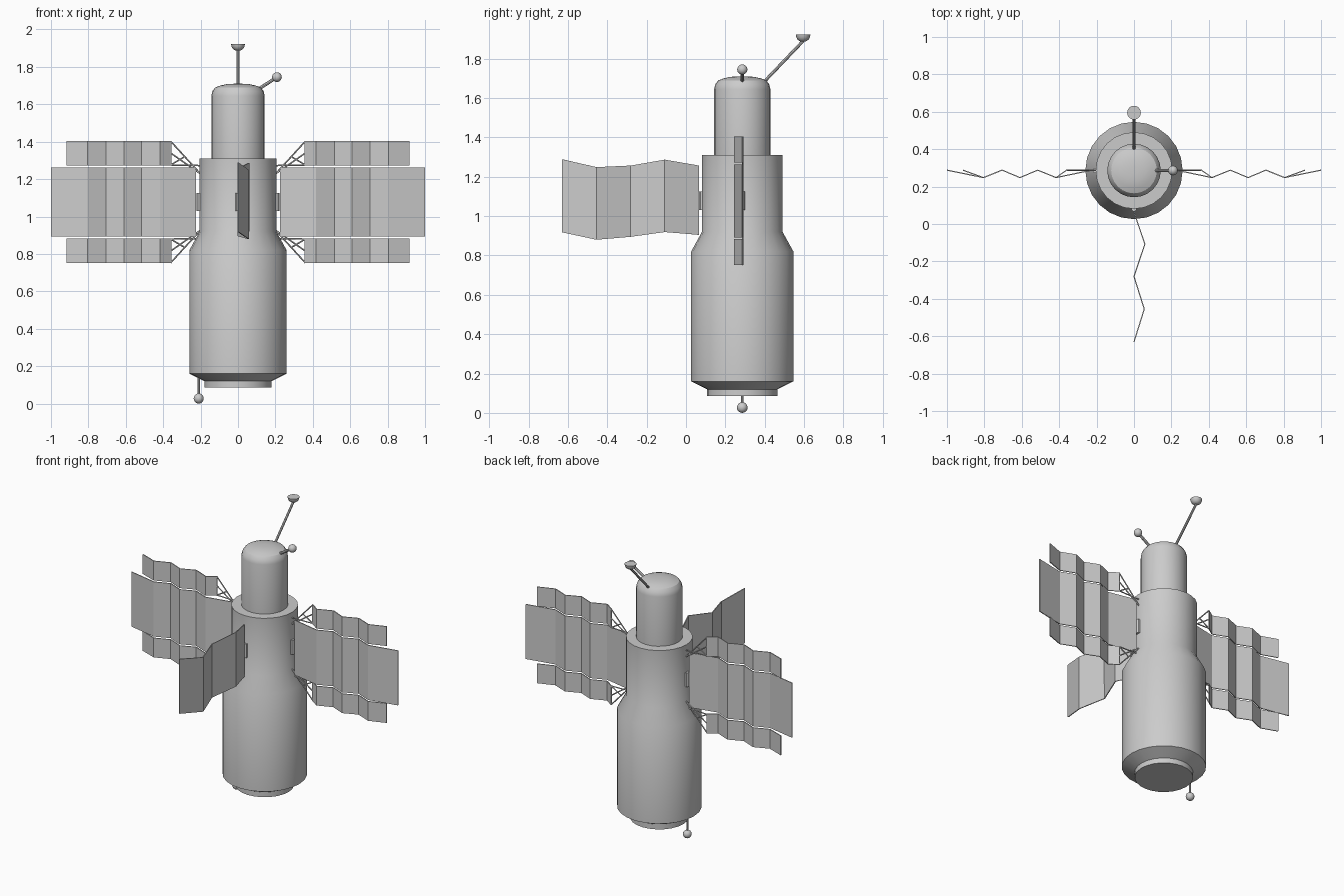
import bpy, bmesh, math
from mathutils import Vector

if "Cube" in bpy.data.objects:
    bpy.data.objects.remove(bpy.data.objects["Cube"])

CY = 0.286      # body axis in y
MID = 1.0775    # height of the panel hinges


def finish(bm, name, smooth=True):
    bmesh.ops.recalc_face_normals(bm, faces=bm.faces)
    me = bpy.data.meshes.new(name)
    bm.to_mesh(me)
    bm.free()
    ob = bpy.data.objects.new(name, me)
    bpy.context.collection.objects.link(ob)
    if smooth:
        bpy.ops.object.select_all(action='DESELECT')
        bpy.context.view_layer.objects.active = ob
        ob.select_set(True)
        bpy.ops.object.shade_smooth_by_angle(angle=math.radians(30))
    return ob


def lathe(name, profile, centre, sides=24):
    bm = bmesh.new()
    rings = []
    for r, z in profile:
        rings.append([bm.verts.new((centre[0] + r * math.cos(2 * math.pi * i / sides),
                                    centre[1] + r * math.sin(2 * math.pi * i / sides),
                                    centre[2] + z)) for i in range(sides)])
    for a, b in zip(rings, rings[1:]):
        for i in range(sides):
            j = (i + 1) % sides
            bm.faces.new((a[i], a[j], b[j], b[i]))
    bm.faces.new(rings[0])
    bm.faces.new(rings[-1])
    return finish(bm, name)


def add_rod(bm, a, b, r, sides=8):
    a, b = Vector(a), Vector(b)
    mat = (b - a).to_track_quat('Z', 'Y').to_matrix().to_4x4()
    mat.translation = (a + b) / 2
    bmesh.ops.create_cone(bm, cap_ends=True, segments=sides, radius1=r, radius2=r,
                          depth=(b - a).length, matrix=mat)


def rods(name, pairs, r, sides=8):
    bm = bmesh.new()
    for a, b in pairs:
        add_rod(bm, a, b, r, sides)
    return finish(bm, name)


def ball(name, loc, r):
    bm = bmesh.new()
    bmesh.ops.create_uvsphere(bm, u_segments=16, v_segments=10, radius=r)
    bmesh.ops.translate(bm, verts=bm.verts, vec=loc)
    return finish(bm, name)


def panel(name, points):
    """Folded sheet; each point is (x, y, bottom z, top z)."""
    bm = bmesh.new()
    cols = [(bm.verts.new((x, y, z0)), bm.verts.new((x, y, z1))) for x, y, z0, z1 in points]
    for a, b in zip(cols, cols[1:]):
        bm.faces.new((a[0], b[0], b[1], a[1]))
    ob = finish(bm, name, smooth=False)
    mod = ob.modifiers.new('thickness', 'SOLIDIFY')
    mod.thickness = 0.006
    mod.offset = 0
    return ob


# Hull
lathe('hull', [(0.18, 0.085), (0.18, 0.12), (0.26, 0.16), (0.26, 0.82), (0.205, 0.92),
               (0.205, 1.31), (0.143, 1.31), (0.143, 1.645), (0.137, 1.67),
               (0.122, 1.69), (0.095, 1.70), (0.06, 1.708), (0.02, 1.71)], (0, CY, 0))

# Dish antenna on the nose
rods('dish_mast', [((0, 0.385, 1.67), (0, 0.595, 1.89))], 0.008)
lathe('dish', [(0.004, -0.036), (0.017, -0.033), (0.028, -0.025), (0.035, -0.012), (0.037, 0)],
      (0, 0.595, 1.922), 16)

# Ball antennas
rods('nose_antenna_rod', [((0.10, CY, 1.675), (0.208, CY, 1.745))], 0.009)
ball('nose_antenna_tip', (0.208, CY, 1.745), 0.026)
rods('tail_antenna_rod', [((-0.21, CY, 0.03), (-0.21, CY, 0.17))], 0.006)
ball('tail_antenna_tip', (-0.21, CY, 0.027), 0.027)

# Hinge pins between hull and panels
for label, x, y in (('right', 0.207, CY), ('left', -0.207, CY), ('front', 0, CY - 0.205)):
    rods(label + '_hinge', [((x, y, 1.03), (x, y, 1.125))], 0.014, 12)

# Front panel, slightly warped
panel('front_panel', [(0, 0.065, 0.905, 1.257), (0.058, -0.108, 0.919, 1.287),
                      (0, -0.281, 0.895, 1.257), (0.055, -0.455, 0.88, 1.249),
                      (0, -0.63, 0.918, 1.289)])

HI, LO = 0.288, 0.248
folds = [(0.417, LO), (0.515, HI), (0.61, LO), (0.705, HI), (0.805, LO)]
for side, s in (('right', 1), ('left', -1)):
    # Main side panel
    path = [(0.225, HI)] + folds + [(1.0, HI)]
    panel(side + '_main_panel', [(s * x, y, 0.892, 1.263) for x, y in path])
    path = [(0.36, HI)] + folds + [(0.915, HI)]
    for level, k in (('upper', 1), ('lower', -1)):
        # Narrow outer panel
        za, zb = MID + k * 0.195, MID + k * 0.327
        panel(f'{side}_{level}_panel', [(s * x, y, min(za, zb), max(za, zb)) for x, y in path])

        # Fan of struts from hull to narrow panel
        def P(x, dz, y=HI):
            return (s * x, y, MID + k * dz)
        pairs = [(P(0.2, 0.15), P(0.36, 0.325)), (P(0.2, 0.195), P(0.36, 0.198)),
                 (P(0.2, 0.15), P(0.36, 0.262)), (P(0.285, 0.243), P(0.36, 0.198)),
                 (P(0.36, 0.195), P(0.36, 0.327))]
        rods(f'{side}_{level}_struts', pairs, 0.004, 6)
